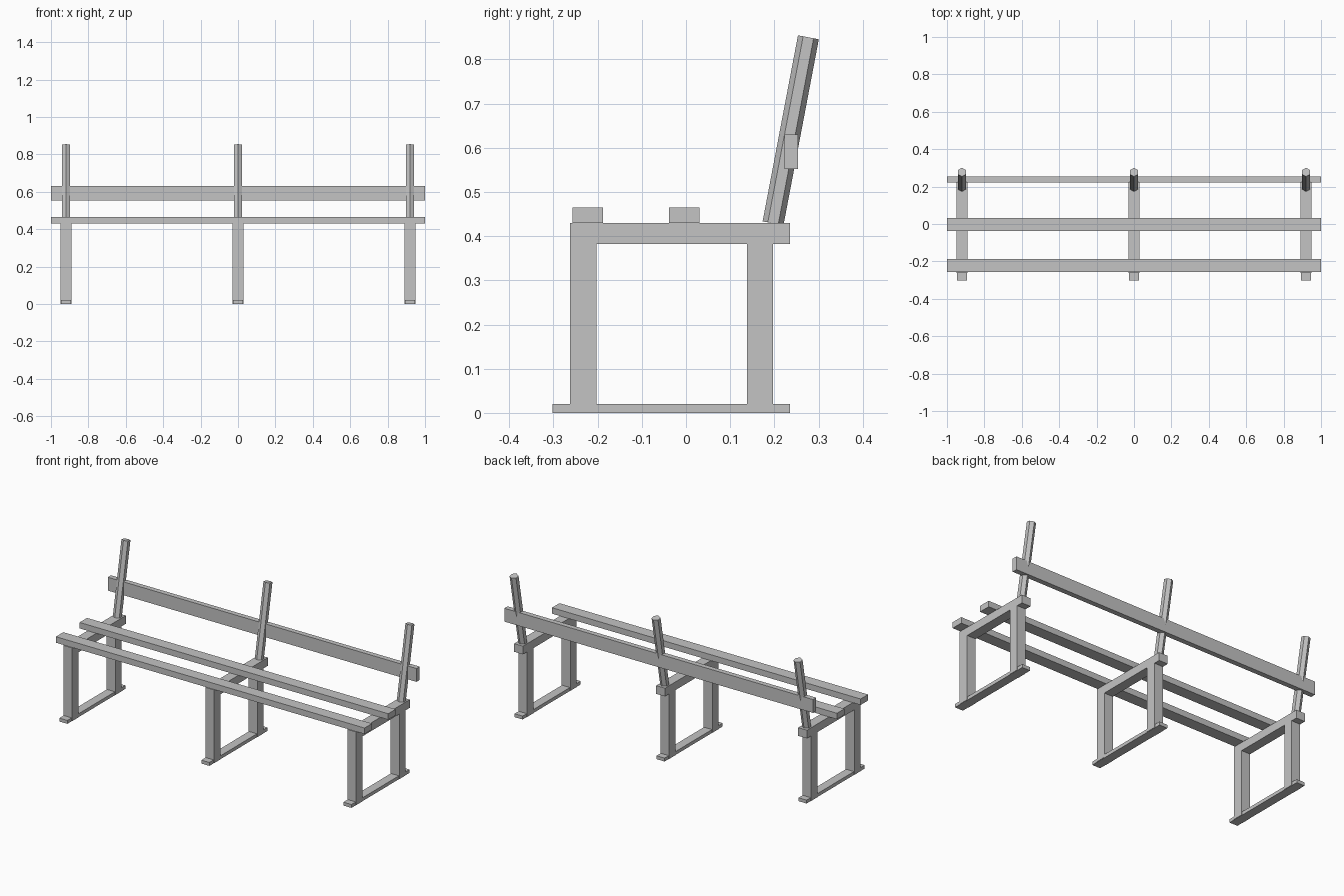
import bpy, bmesh
from math import atan2
from mathutils import Matrix, Vector

cube = bpy.data.objects.get("Cube")
if cube:
    bpy.data.objects.remove(cube, do_unlink=True)

# One plain grey for the whole bench
grey = bpy.data.materials.new("plain grey")
grey.use_nodes = True
grey.diffuse_color = (0.55, 0.55, 0.55, 1)
grey.node_tree.nodes["Principled BSDF"].inputs["Base Color"].default_value = grey.diffuse_color


def finish(name, bm):
    bmesh.ops.recalc_face_normals(bm, faces=bm.faces)
    mesh = bpy.data.meshes.new(name)
    bm.to_mesh(mesh)
    bm.free()
    mesh.materials.append(grey)
    obj = bpy.data.objects.new(name, mesh)
    bpy.context.collection.objects.link(obj)
    return obj


def extrude_profile(name, points, width, x=0):
    """Extrude a (y, z) outline along x, centred on x."""
    bm = bmesh.new()
    face = bm.faces.new([bm.verts.new((x - width / 2, y, z)) for y, z in points])
    result = bmesh.ops.extrude_face_region(bm, geom=[face])
    verts = [v for v in result["geom"] if isinstance(v, bmesh.types.BMVert)]
    bmesh.ops.translate(bm, vec=(width, 0, 0), verts=verts)
    return finish(name, bm)


def bar(name, y0, y1, z0, z1, width, x=0):
    return extrude_profile(name, [(y0, z0), (y1, z0), (y1, z1), (y0, z1)], width, x)


def hex_post(name, start, end, radius):
    """Six-sided post with its corners pointing to front and back."""
    start, end = Vector(start), Vector(end)
    axis = end - start
    bm = bmesh.new()
    bmesh.ops.create_cone(bm, cap_ends=True, segments=6, radius1=radius,
                          radius2=radius, depth=axis.length)
    tilt = Matrix.Rotation(-atan2(axis.y, axis.z), 4, "X")
    bm.transform(Matrix.Translation((start + end) / 2) @ tilt)
    return finish(name, bm)


# Leg frame outline: front leg, rear leg and overhanging top beam in one piece
frame = [(-0.262, 0.001), (-0.203, 0.001), (-0.203, 0.382), (0.138, 0.382),
         (0.138, 0.001), (0.197, 0.001), (0.197, 0.382), (0.235, 0.382),
         (0.235, 0.43), (-0.262, 0.43)]

for side, x in (("right", -0.92), ("middle", 0), ("left", 0.92)):
    extrude_profile(side + "_leg_frame", frame, 0.057, x)
    bar(side + "_foot_rail", -0.302, 0.235, 0, 0.02, 0.052, x)
    hex_post(side + "_back_post", (x, 0.197, 0.429), (x, 0.277, 0.85), 0.024)

# Long slats
bar("front_seat_slat", -0.257, -0.188, 0.43, 0.465, 2)
bar("rear_seat_slat", -0.038, 0.031, 0.43, 0.465, 2)
bar("back_slat", 0.223, 0.253, 0.552, 0.63, 2)
